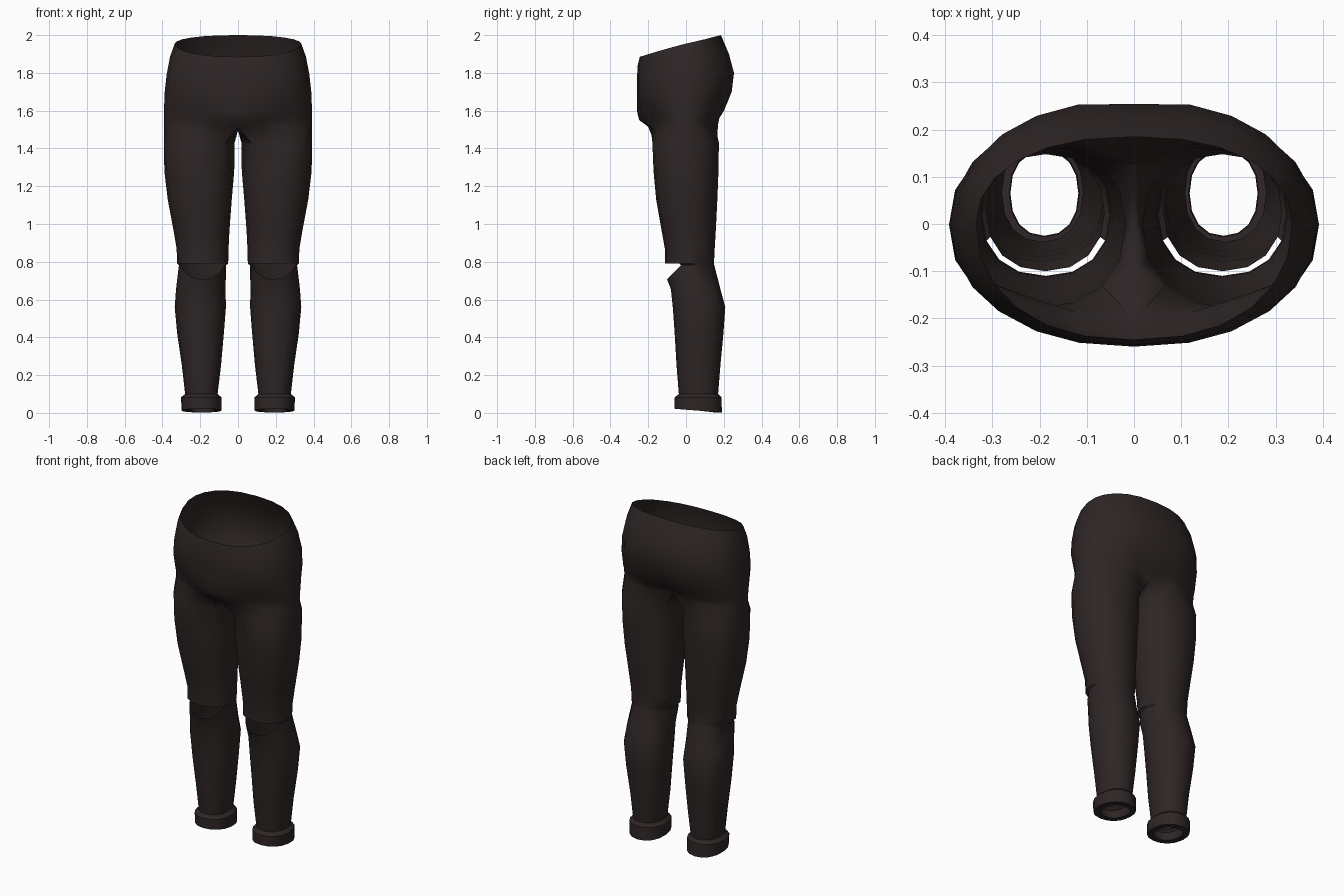
import bpy, bmesh
from math import sin, cos, radians, copysign

cube = bpy.data.objects.get("Cube")
if cube:
    bpy.data.objects.remove(cube)

HALF = 12    # segments from front centre to back centre
SIDES = 16   # segments around each leg


def soft(v, p):
    return copysign(abs(v) ** p, v)


def mix3(front, side, back, s):
    return side + (back - side) * s if s > 0 else side + (side - front) * s


bm = bmesh.new()


def hip_ring(width, yf, yb, zf, zs, zb, bulge=0.0, dent=0.008):
    """Open half ring around one hip, front centre to back centre."""
    ring = []
    for k in range(HALF + 1):
        t = radians(-90 + 180 * k / HALF)
        s = sin(t)
        x = 0 if k in (0, HALF) else width * soft(cos(t), 0.87)
        y = mix3(yf, 0.0, yb, soft(s, 0.93))
        y -= bulge * {0: 1, 1: 0.65}.get(k, 0)
        y -= dent if k == HALF else 0
        ring.append(bm.verts.new((x, y, mix3(zf, zs, zb, s))))
    return ring


def leg_ring(z, xo, xi, yf, yb, tilt=0.0, sag=0.0, power=0.9):
    """Closed ring around one leg, starting at the front inner corner."""
    ring = []
    for k in range(SIDES):
        t = radians(-135 + 360 * k / SIDES)
        s = sin(t)
        x = (xo + xi) / 2 + (xo - xi) / 2 * soft(cos(t), power)
        y = (yf + yb) / 2 + (yb - yf) / 2 * soft(s, power)
        drop = sag * max(0, (-s - 0.38) / 0.62)
        ring.append(bm.verts.new((x, y, z - tilt * s - drop)))
    return ring


def bridge(a, b, count, skip=()):
    for k in range(count):
        if k not in skip:
            j = (k + 1) % len(a)
            bm.faces.new((a[k], a[j], b[j], b[k]))


# Waist and hips
hips = [
    hip_ring(0.335, -0.245, 0.185, 1.885, 1.955, 2.0, dent=0),
    hip_ring(0.36, -0.256, 0.235, 1.84, 1.885, 1.90),
    hip_ring(0.378, -0.26, 0.262, 1.76, 1.79, 1.80),
    hip_ring(0.388, -0.255, 0.25, 1.67, 1.70, 1.70, 0.005),
    hip_ring(0.392, -0.212, 0.208, 1.60, 1.60, 1.60, 0.048),
    hip_ring(0.392, -0.188, 0.182, 1.55, 1.55, 1.56, 0.06, 0.03),
]
crotch = hip_ring(0.392, -0.18, 0.176, 1.515, 1.51, 1.53, 0.02, 0.05)
for a, b in zip(hips, hips[1:] + [crotch]):
    bridge(a, b, HALF)

# Crotch seam closes the half ring into a leg opening
for y, z in ((0.07, 1.505), (0.0, 1.495), (-0.1, 1.495)):
    crotch.append(bm.verts.new((0, y, z)))

# Thigh
thigh = [crotch] + [leg_ring(*r) for r in (
    (1.43, 0.392, 0.018, -0.178, 0.174),
    (1.28, 0.39, 0.02, -0.172, 0.172),
    (1.13, 0.372, 0.033, -0.158, 0.166),
    (0.97, 0.342, 0.045, -0.13, 0.158),
    (0.87, 0.325, 0.05, -0.112, 0.152),
    (0.79, 0.322, 0.052, -0.11, 0.148),
)]
for a, b in zip(thigh, thigh[1:]):
    bridge(a, b, SIDES)

# Torn knee: the front segments stay open above a sagging lip
lip = leg_ring(0.782, 0.313, 0.063, -0.1, 0.15, sag=0.075)
opening = [k for k in range(SIDES)
           if sin(radians(-135 + 360 * (k + 0.5) / SIDES)) < -0.45]
bridge(thigh[-1], lip, SIDES, opening)

# Shin, turned-up cuff and the cuff's inner lining
shin = [lip] + [leg_ring(*r) for r in (
    (0.655, 0.328, 0.066, -0.08, 0.182),
    (0.56, 0.335, 0.064, -0.07, 0.208),
    (0.42, 0.322, 0.075, -0.06, 0.198),
    (0.25, 0.297, 0.09, -0.05, 0.182),
    (0.10, 0.28, 0.108, -0.038, 0.17),
    (0.082, 0.302, 0.087, -0.06, 0.188),
    (0.012, 0.298, 0.088, -0.06, 0.19, 0.01),
    (0.012, 0.262, 0.118, -0.025, 0.155, 0.01),
    (0.07, 0.265, 0.115, -0.028, 0.158),
)]
for a, b in zip(shin, shin[1:]):
    bridge(a, b, SIDES)

# Outward normals
bmesh.ops.recalc_face_normals(bm, faces=bm.faces[:])
outer = max(bm.faces, key=lambda f: f.calc_center_median().x)
if outer.normal.x < 0:
    bmesh.ops.reverse_faces(bm, faces=bm.faces[:])

mesh = bpy.data.meshes.new("trousers")
bm.to_mesh(mesh)
bm.free()
trousers = bpy.data.objects.new("trousers", mesh)
bpy.context.collection.objects.link(trousers)

# Dark brown cloth
cloth = bpy.data.materials.new("dark_brown_cloth")
cloth.use_nodes = True
colour = (0.028, 0.019, 0.019, 1)
cloth.diffuse_color = colour
bsdf = cloth.node_tree.nodes["Principled BSDF"]
bsdf.inputs["Base Color"].default_value = colour
bsdf.inputs["Roughness"].default_value = 0.9
mesh.materials.append(cloth)

# Smooth shading, then mirror to the other leg
bpy.ops.object.select_all(action='DESELECT')
trousers.select_set(True)
bpy.context.view_layer.objects.active = trousers
bpy.ops.object.shade_smooth_by_angle(angle=radians(40))
mirror = trousers.modifiers.new("mirror", 'MIRROR')
mirror.use_clip = True
mirror.merge_threshold = 0.001
